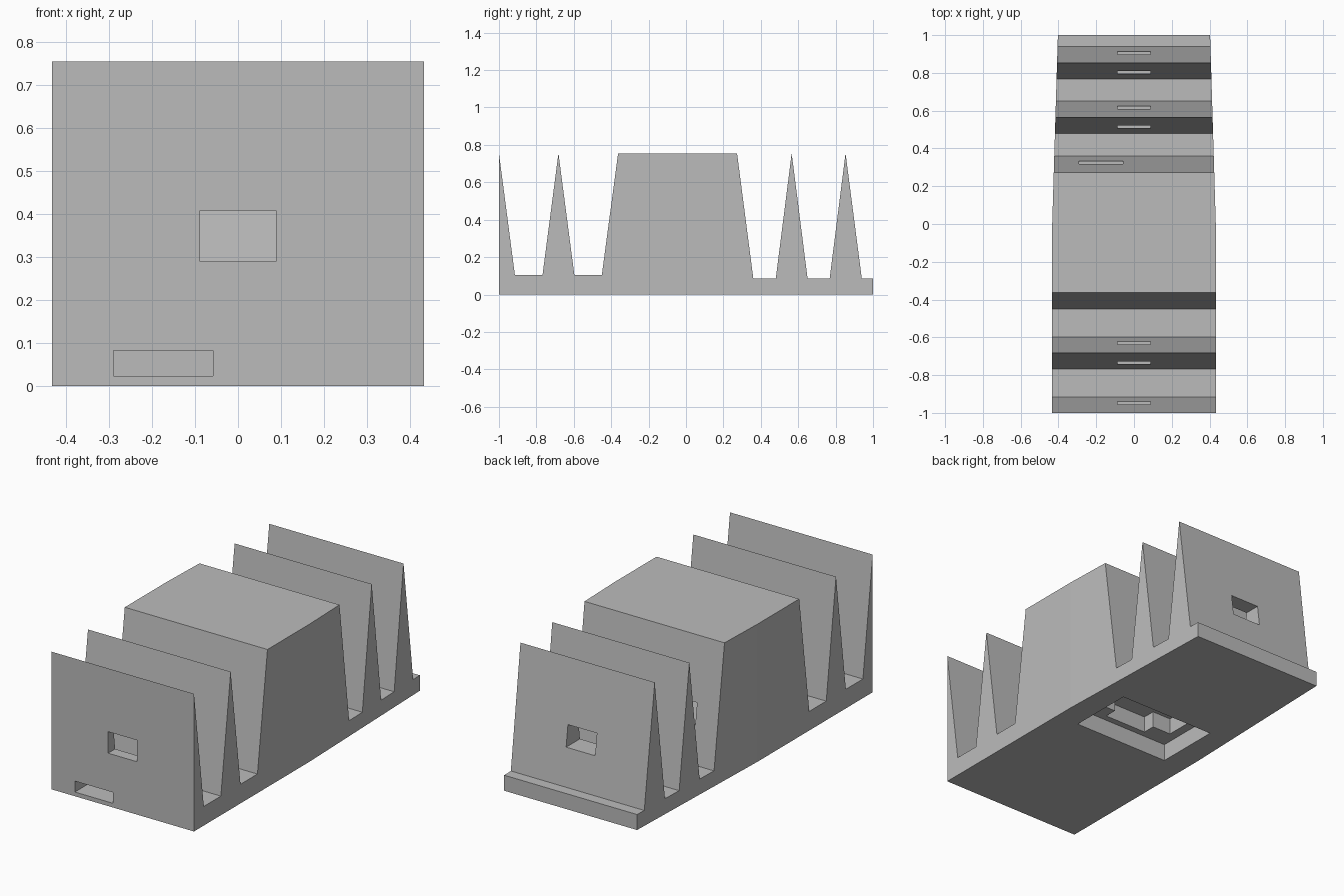
import bpy
import bmesh

cube = bpy.data.objects.get("Cube")
if cube:
    bpy.data.objects.remove(cube, do_unlink=True)

HALF_W, BACK_W = 0.433, 0.403   # half widths at the front and at the rear end
TOP, FRONT_FLOOR, REAR_FLOOR = 0.755, 0.105, 0.085

grey = bpy.data.materials.new("plain_grey")
grey.use_nodes = True
colour = (0.5, 0.5, 0.5, 1)
grey.diffuse_color = colour
grey.node_tree.nodes["Principled BSDF"].inputs["Base Color"].default_value = colour


def make_object(name, bm):
    bmesh.ops.recalc_face_normals(bm, faces=bm.faces)
    mesh = bpy.data.meshes.new(name)
    bm.to_mesh(mesh)
    bm.free()
    mesh.materials.append(grey)
    obj = bpy.data.objects.new(name, mesh)
    bpy.context.collection.objects.link(obj)
    return obj


# Side profile: knife-edged fins on both sides of a broad centre block
profile = [
    (-1, 0), (-1, TOP), (-0.915, FRONT_FLOOR),
    (-0.767, FRONT_FLOOR), (-0.682, TOP), (-0.597, FRONT_FLOOR),
    (-0.45, FRONT_FLOOR), (-0.363, TOP), (0.273, TOP), (0.36, REAR_FLOOR),
    (0.48, REAR_FLOOR), (0.565, TOP), (0.65, REAR_FLOOR),
    (0.768, REAR_FLOOR), (0.853, TOP), (0.94, REAR_FLOOR),
    (1, REAR_FLOOR), (1, 0),
]
bm = bmesh.new()
side = bm.faces.new([bm.verts.new((-HALF_W, y, z)) for y, z in profile])
swept = bmesh.ops.extrude_face_region(bm, geom=[side])["geom"]
for v in swept:
    if isinstance(v, bmesh.types.BMVert):
        v.co.x = HALF_W

# Taper the rear half
bmesh.ops.bisect_plane(bm, geom=bm.verts[:] + bm.edges[:] + bm.faces[:],
                       plane_co=(0, 0, 0), plane_no=(0, 1, 0))
for v in bm.verts:
    v.co.x *= 1 + (BACK_W / HALF_W - 1) * max(0, v.co.y)
body = make_object("finned_body", bm)


def cut(name, x, y, z):
    """Subtract a box given by its ranges on the three axes."""
    box = bmesh.new()
    bmesh.ops.create_cube(box, size=1)
    for v in box.verts:
        v.co = [r[0] if c < 0 else r[1] for c, r in zip(v.co, (x, y, z))]
    cutter = make_object(name, box)
    cutter.hide_render = True
    mod = body.modifiers.new(name, "BOOLEAN")
    mod.operation = "DIFFERENCE"
    mod.solver = "EXACT"
    mod.object = cutter
    bpy.context.view_layer.objects.active = body
    bpy.ops.object.modifier_apply(modifier=name)
    bpy.data.objects.remove(cutter, do_unlink=True)


# Window through every fin
window_z = (0.29, 0.408)
for i, y in enumerate((-0.98, -0.682, 0.565, 0.853)):
    cut(f"fin_window_{i}", (-0.088, 0.088), (y - 0.08, y + 0.08), window_z)

# Offset slots: low in the front wall and in the rear of the block
slot_x = (-0.29, -0.058)
cut("front_slot", slot_x, (-1.1, -0.7), (0.023, 0.083))
cut("block_slot", slot_x, (0.1, 0.45), window_z)

# Underside recess with a stepped deeper pocket
cut("bottom_recess", (-0.295, 0.295), (-0.105, 0.265), (-0.1, 0.095))
cut("pocket_centre", (-0.13, 0.13), (-0.07, 0.22), (0.05, 0.185))
cut("pocket_wide", (-0.245, 0.245), (0.0, 0.15), (0.05, 0.185))
